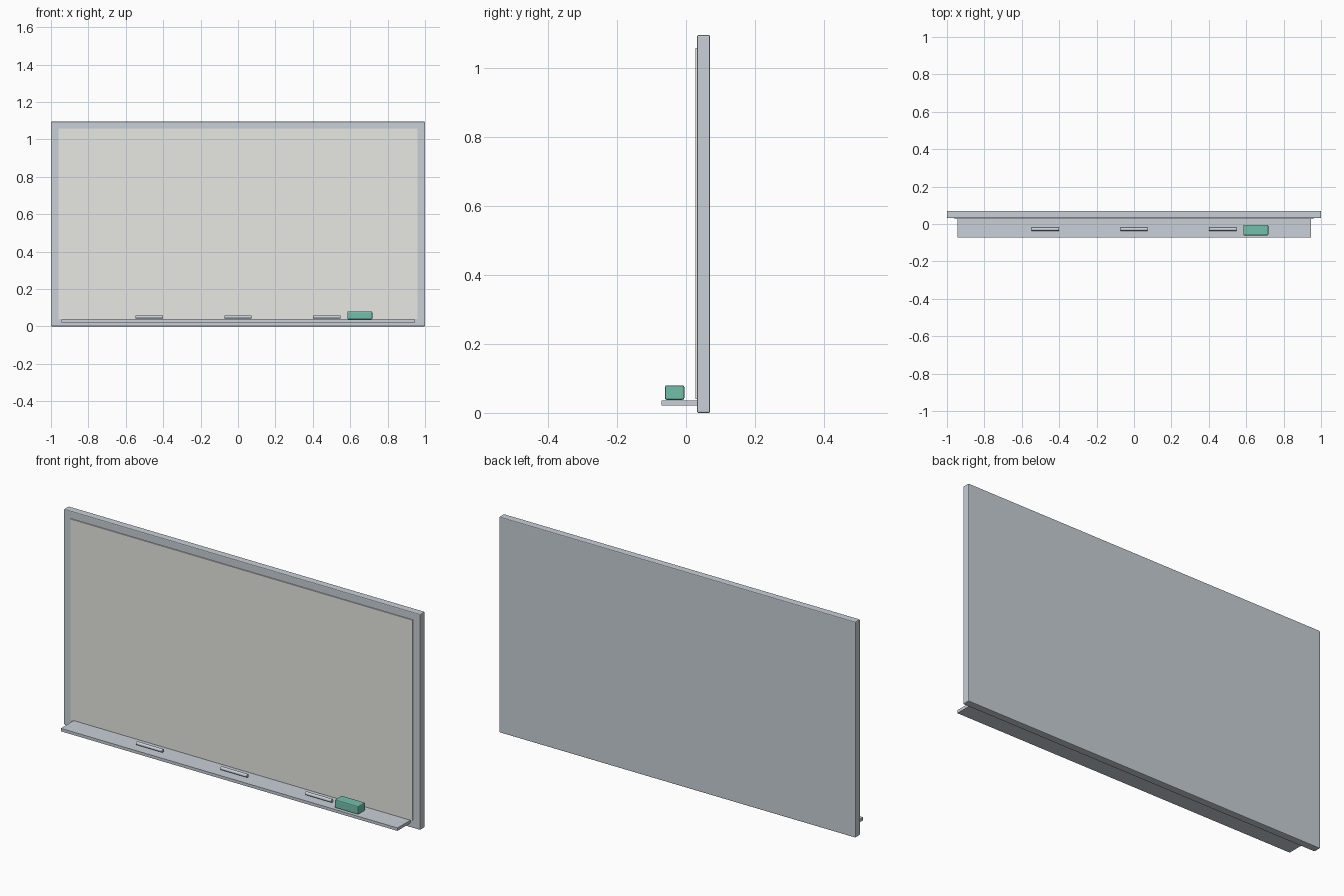
import bpy
import math

if "Cube" in bpy.data.objects:
    bpy.data.objects.remove(bpy.data.objects["Cube"])


def material(name, rgb):
    m = bpy.data.materials.new(name)
    m.diffuse_color = (*rgb, 1.0)
    m.use_nodes = True
    m.node_tree.nodes["Principled BSDF"].inputs["Base Color"].default_value = m.diffuse_color
    return m


METAL = material("satin_aluminium", (0.58, 0.63, 0.68))
WHITE = material("off_white", (0.81, 0.81, 0.78))
GREEN = material("teal_green", (0.17, 0.53, 0.40))


def box(name, lo, hi, mat, bevel=0.0):
    """Box between two corners, with optional softened edges."""
    bpy.ops.mesh.primitive_cube_add(size=1, location=[(a + b) / 2 for a, b in zip(lo, hi)])
    ob = bpy.context.object
    ob.name = name
    ob.scale = [b - a for a, b in zip(lo, hi)]
    bpy.ops.object.transform_apply(location=False, rotation=False, scale=True)
    ob.data.materials.append(mat)
    if bevel:
        mod = ob.modifiers.new("soft_edges", 'BEVEL')
        mod.width = bevel
        mod.segments = 2
    return ob


# Backing frame with the writing surface standing slightly proud of it
box("frame", (-1, 0.032, 0), (1, 0.07, 1.095), METAL, 0.004)
box("writing_surface", (-0.96, 0.027, 0.04), (0.96, 0.036, 1.057), WHITE)

# Tray along the bottom
box("tray", (-0.945, -0.071, 0.021), (0.945, 0.034, 0.036), METAL)

# Eraser resting on the tray
box("eraser", (0.585, -0.061, 0.038), (0.718, -0.005, 0.08), GREEN, 0.005)

# Three markers lying along the tray
for i, x in enumerate((-0.475, 0.0, 0.475)):
    bpy.ops.mesh.primitive_cylinder_add(vertices=16, radius=0.0085, depth=0.147,
                                        location=(x, -0.028, 0.051),
                                        rotation=(0, math.pi / 2, 0))
    marker = bpy.context.object
    marker.name = f"marker_{i + 1}"
    marker.data.materials.append(METAL)
    bpy.ops.object.shade_smooth_by_angle(angle=math.radians(35))
